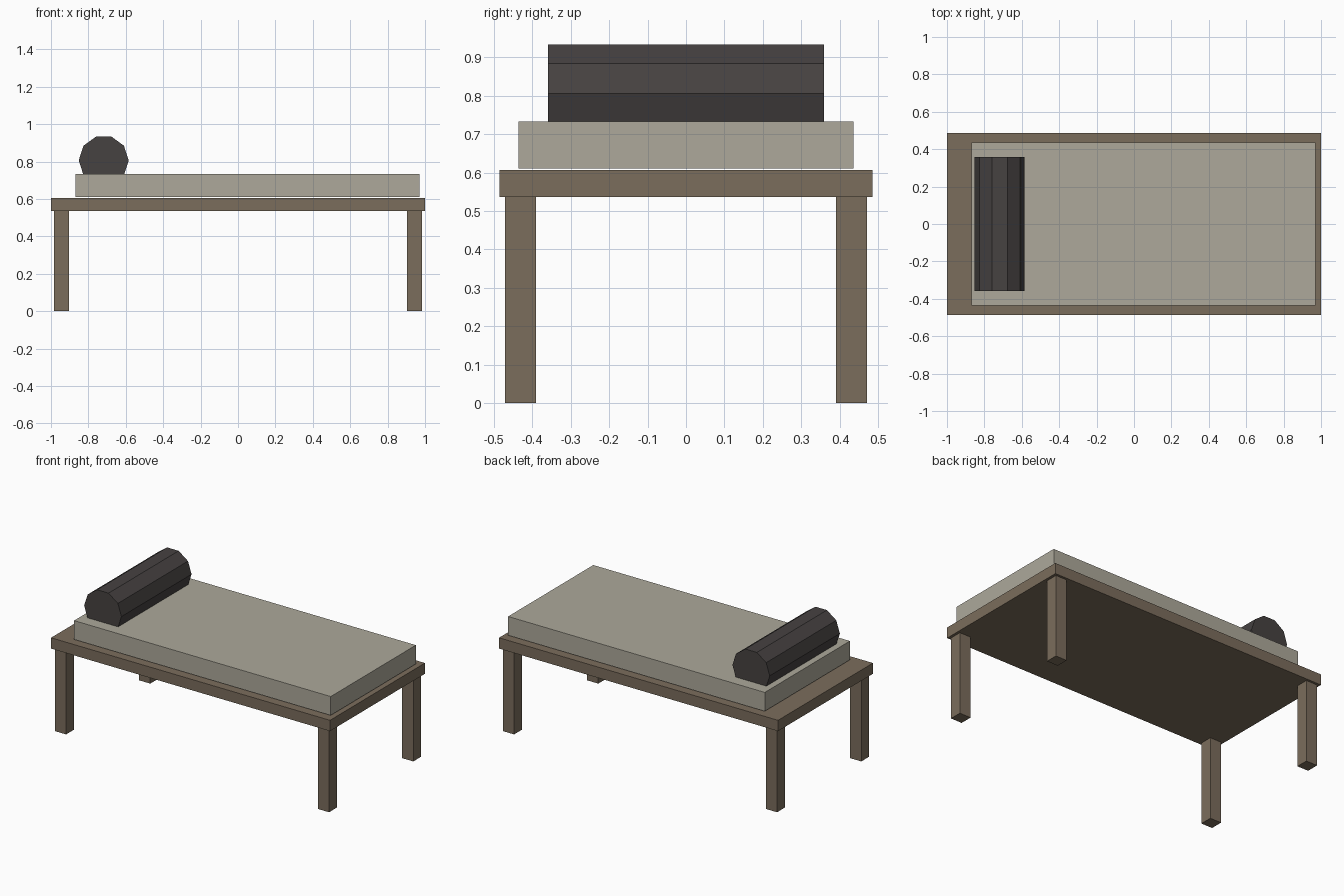
import bpy
import math

if "Cube" in bpy.data.objects:
    bpy.data.objects.remove(bpy.data.objects["Cube"])


def material(name, rgb):
    m = bpy.data.materials.new(name)
    m.diffuse_color = (*rgb, 1.0)
    m.use_nodes = True
    m.node_tree.nodes["Principled BSDF"].inputs["Base Color"].default_value = m.diffuse_color
    return m


wood = material("brown wood", (0.198, 0.153, 0.107))
fabric = material("pale fabric", (0.418, 0.397, 0.328))
charcoal = material("charcoal fabric", (0.061, 0.054, 0.053))


def box(name, low, high, mat):
    """Box between two opposite corners."""
    centre = [(a + b) / 2 for a, b in zip(low, high)]
    bpy.ops.mesh.primitive_cube_add(size=1, location=centre)
    ob = bpy.context.object
    ob.name = name
    ob.scale = [b - a for a, b in zip(low, high)]
    bpy.ops.object.transform_apply(location=False, rotation=False, scale=True)
    ob.data.materials.append(mat)
    return ob


# Bed base and mattress
box("bed_base", (-1, -0.486, 0.536), (1, 0.486, 0.606), wood)
box("mattress", (-0.87, -0.436, 0.611), (0.97, 0.436, 0.733), fabric)

# Four square legs
for sx, side in ((-1, "left"), (1, "right")):
    for sy, end in ((-1, "front"), (1, "back")):
        x, y = sx * 0.943, sy * 0.431
        box(f"{end}_{side}_leg", (x - 0.04, y - 0.04, 0),
            (x + 0.04, y + 0.04, 0.536), wood)

# Ten-sided bolster pillow, sunk slightly into the mattress, flat side up
bpy.ops.mesh.primitive_cylinder_add(
    vertices=10, radius=0.1336, depth=0.718,
    location=(-0.718, 0, 0.806), rotation=(math.pi / 2, 0, 0))
bolster = bpy.context.object
bolster.name = "bolster_pillow"
bolster.data.materials.append(charcoal)
# A flat facet faces up when a vertex points along x
for v in bolster.data.vertices:
    a = math.atan2(v.co.y, v.co.x)
    a = round(a / math.radians(36) - 0.25) * math.radians(36)
    v.co.x, v.co.y = 0.1336 * math.cos(a), 0.1336 * math.sin(a)
